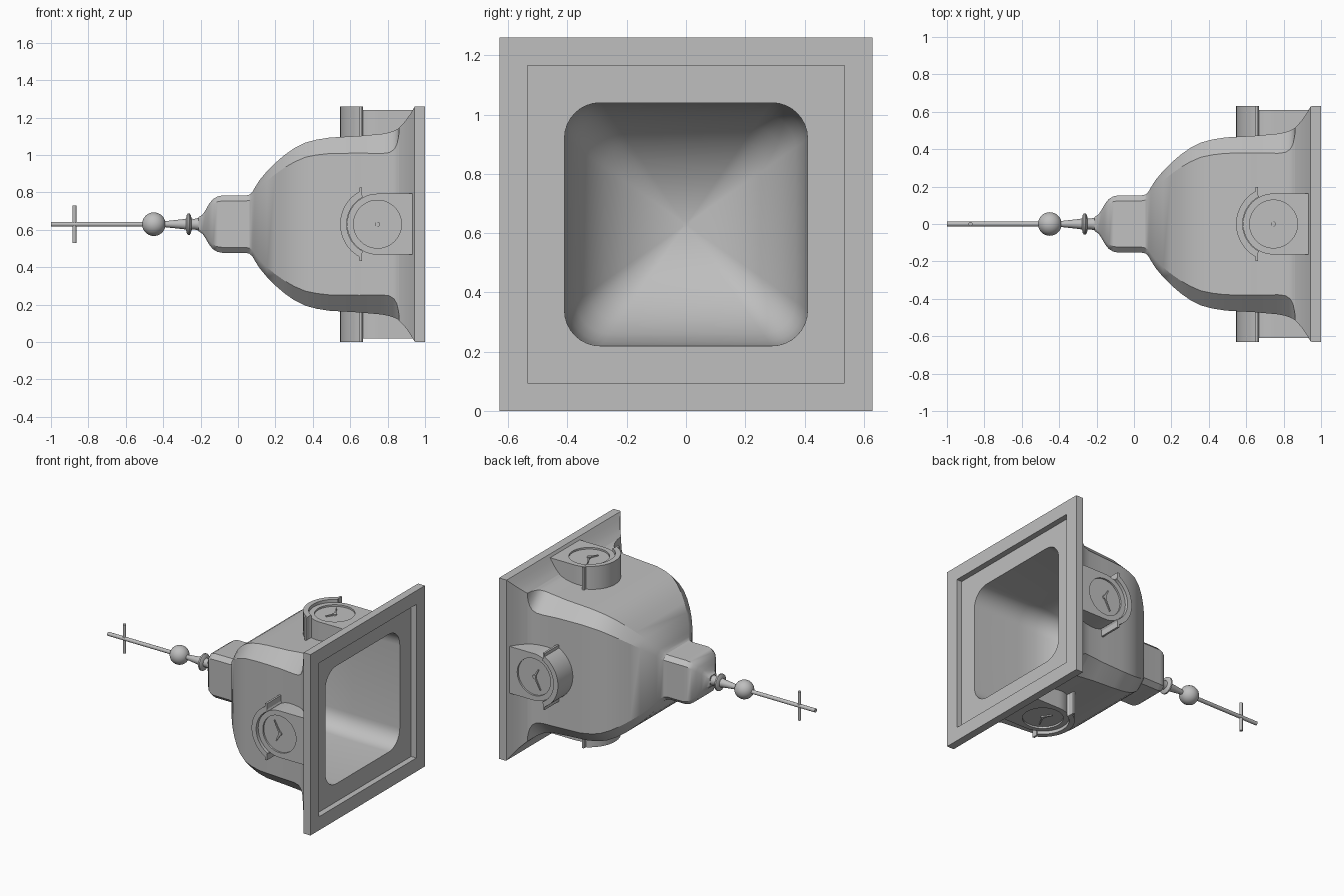
import bpy
import bmesh
from math import sin, cos, pi, radians, atan2

if "Cube" in bpy.data.objects:
    bpy.data.objects.remove(bpy.data.objects["Cube"], do_unlink=True)

stone = bpy.data.materials.new("stone grey")
stone.use_nodes = True
GREY = (0.52, 0.52, 0.52, 1)
stone.diffuse_color = GREY
stone.node_tree.nodes["Principled BSDF"].inputs["Base Color"].default_value = GREY

AXIS_Z = 0.63


def loft(name, rings, cap_start=True, cap_end=True, turn=0, smooth=True):
    """Skin a list of equal closed rings; placed on the tower axis, turned about x."""
    bm = bmesh.new()
    loops = [[bm.verts.new(p) for p in ring] for ring in rings]
    n = len(loops[0])
    for a, b in zip(loops, loops[1:]):
        for i in range(n):
            j = (i + 1) % n
            bm.faces.new((a[i], a[j], b[j], b[i]))
    if cap_start:
        bm.faces.new(loops[0])
    if cap_end:
        bm.faces.new(loops[-1])
    bmesh.ops.remove_doubles(bm, verts=bm.verts, dist=0.0004)
    bmesh.ops.recalc_face_normals(bm, faces=bm.faces)
    mesh = bpy.data.meshes.new(name)
    bm.to_mesh(mesh)
    bm.free()
    mesh.materials.append(stone)
    ob = bpy.data.objects.new(name, mesh)
    bpy.context.collection.objects.link(ob)
    ob.location.z = AXIS_Z
    ob.rotation_euler.x = turn * pi / 2
    if smooth:
        bpy.ops.object.select_all(action='DESELECT')
        ob.select_set(True)
        bpy.context.view_layer.objects.active = ob
        bpy.ops.object.shade_smooth_by_angle(angle=radians(30))
    return ob


def square_ring(x, r, corner, steps):
    """Square of half width r; corners cut (steps=1) or rounded (more steps)."""
    pts = []
    for q in range(4):
        for s in range(steps + 1):
            a = (q + s / steps) * pi / 2
            mid = (q + 0.5) * pi / 2
            sy, sz = (1 if cos(mid) > 0 else -1), (1 if sin(mid) > 0 else -1)
            pts.append((x, sy * (r - corner) + corner * cos(a),
                        sz * (r - corner) + corner * sin(a)))
    return pts


def round_ring(x, r, n=24):
    return [(x, r * cos(2 * pi * i / n), r * sin(2 * pi * i / n)) for i in range(n)]


def box(name, x0, x1, y0, y1, z0, z1, turn):
    rings = [[(x0, y, z0), (x1, y, z0), (x1, y, z1), (x0, y, z1)] for y in (y0, y1)]
    return loft(name, rings, turn=turn, smooth=False)


# Bulbous roof: flared square foot, chamfered onion body, lantern block
roof = [(0.95, 0.63, 0), (0.944, 0.628, 0), (0.925, 0.595, 0), (0.9, 0.558, 0),
        (0.88, 0.535, 0), (0.862, 0.516, 0), (0.859, 0.514, 0.045),
        (0.85, 0.507, 0.08), (0.835, 0.5, 0.1), (0.81, 0.491, 0.108),
        (0.77, 0.483, 0.105), (0.65, 0.472, 0.092), (0.49, 0.463, 0.085),
        (0.42, 0.452, 0.082), (0.36, 0.436, 0.078), (0.3, 0.406, 0.074),
        (0.25, 0.371, 0.068), (0.2, 0.328, 0.06), (0.155, 0.283, 0.052),
        (0.115, 0.235, 0.044), (0.09, 0.195, 0.037), (0.077, 0.172, 0.033),
        (0.062, 0.158, 0.03), (0.04, 0.153, 0.029), (-0.085, 0.153, 0.029),
        (-0.11, 0.148, 0.028), (-0.135, 0.133, 0.026), (-0.155, 0.108, 0.022),
        (-0.173, 0.076, 0.018), (-0.19, 0.051, 0.014), (-0.21, 0.038, 0.012)]
loft("roof_shell", [square_ring(x, r, c, 1) for x, r, c in roof], cap_start=False)

# Square base plate with a stepped recess, opening into the hollow dome
hollow = [(0.95, 0.63, 0), (1, 0.63, 0), (1, 0.535, 0), (0.96, 0.535, 0),
          (0.96, 0.41, 0.12), (0.6, 0.405, 0.12), (0.48, 0.395, 0.118),
          (0.39, 0.37, 0.11), (0.31, 0.325, 0.097), (0.25, 0.275, 0.083),
          (0.2, 0.215, 0.065), (0.16, 0.145, 0.044), (0.135, 0.075, 0.022),
          (0.125, 0.01, 0.003)]
loft("base_plate_and_hollow", [square_ring(x, r, c, 8) for x, r, c in hollow],
     cap_start=False)

# Clock dormers on the four sides
CX, HALF, END = 0.746, 0.163, 0.187
corner_angle = atan2(HALF, END)
angles = sorted([radians(a) for a in range(-180, 180, 5)]
                + [corner_angle, -corner_angle])


def dormer_edge(a):
    if cos(a) <= 0:
        return HALF
    return min(END / cos(a), HALF / max(abs(sin(a)), 0.001))


def outline(y, radius):
    return [(CX + radius(a) * cos(a), y, radius(a) * sin(a)) for a in angles]


def hand(name, dx, dz, width, turn):
    length = (dx * dx + dz * dz) ** 0.5
    px, pz = -dz / length * width, dx / length * width
    rings = [[(CX + px, y, pz), (CX - px, y, -pz),
              (CX + dx - px / 2, y, dz - pz / 2), (CX + dx + px / 2, y, dz + pz / 2)]
             for y in (-0.597, -0.606)]
    loft(name, rings, turn=turn, smooth=False)


def dial(a):
    return 0.128


def hub(a):
    return 0.013


for turn, side in enumerate(("front", "bottom", "back", "top")):
    loft(side + "_dormer", [outline(-0.44, dormer_edge), outline(-0.61, dormer_edge),
                            outline(-0.61, dial), outline(-0.598, dial)], turn=turn)
    # Arched hood with a small foot at each end
    hood = []
    for i in range(25):
        a = radians(118 + 124 * i / 24)
        hood.append([(CX + r * cos(a), y, r * sin(a)) for r, y in
                     ((0.165, -0.43), (0.2, -0.43), (0.2, -0.63), (0.165, -0.63))])
    loft(side + "_dormer_hood", hood, turn=turn)
    for label, s in (("upper", 1), ("lower", -1)):
        z0, z1 = sorted((s * 0.158, s * 0.197))
        box(side + "_hood_foot_" + label, 0.649, 0.663, -0.44, -0.63, z0, z1, turn)
    # Clock hands and hub
    hand(side + "_long_hand", -0.045, 0.085, 0.006, turn)
    hand(side + "_short_hand", -0.03, -0.055, 0.007, turn)
    loft(side + "_clock_hub", [outline(-0.597, hub), outline(-0.608, hub)], turn=turn)

# Finial: turned neck with a collar, tapering into the rod
finial = [(-0.19, 0.042), (-0.21, 0.034), (-0.235, 0.028), (-0.248, 0.03),
          (-0.252, 0.048), (-0.258, 0.057), (-0.268, 0.057), (-0.274, 0.048),
          (-0.278, 0.03), (-0.29, 0.027), (-0.39, 0.016), (-0.41, 0.013), (-1, 0.013)]
loft("finial_rod", [round_ring(x, r) for x, r in finial])

ball = [(-0.45 + 0.063 * cos(pi * i / 16), max(0.063 * sin(pi * i / 16), 0.001))
        for i in range(17)]
loft("finial_ball", [round_ring(x, r, 32) for x, r in ball])

# Crossbar near the tip of the rod
bar = [[(-0.875 + y, z, x) for x, y, z in round_ring(end, 0.011, 16)]
       for end in (-0.1, 0.1)]
loft("finial_crossbar", bar)
